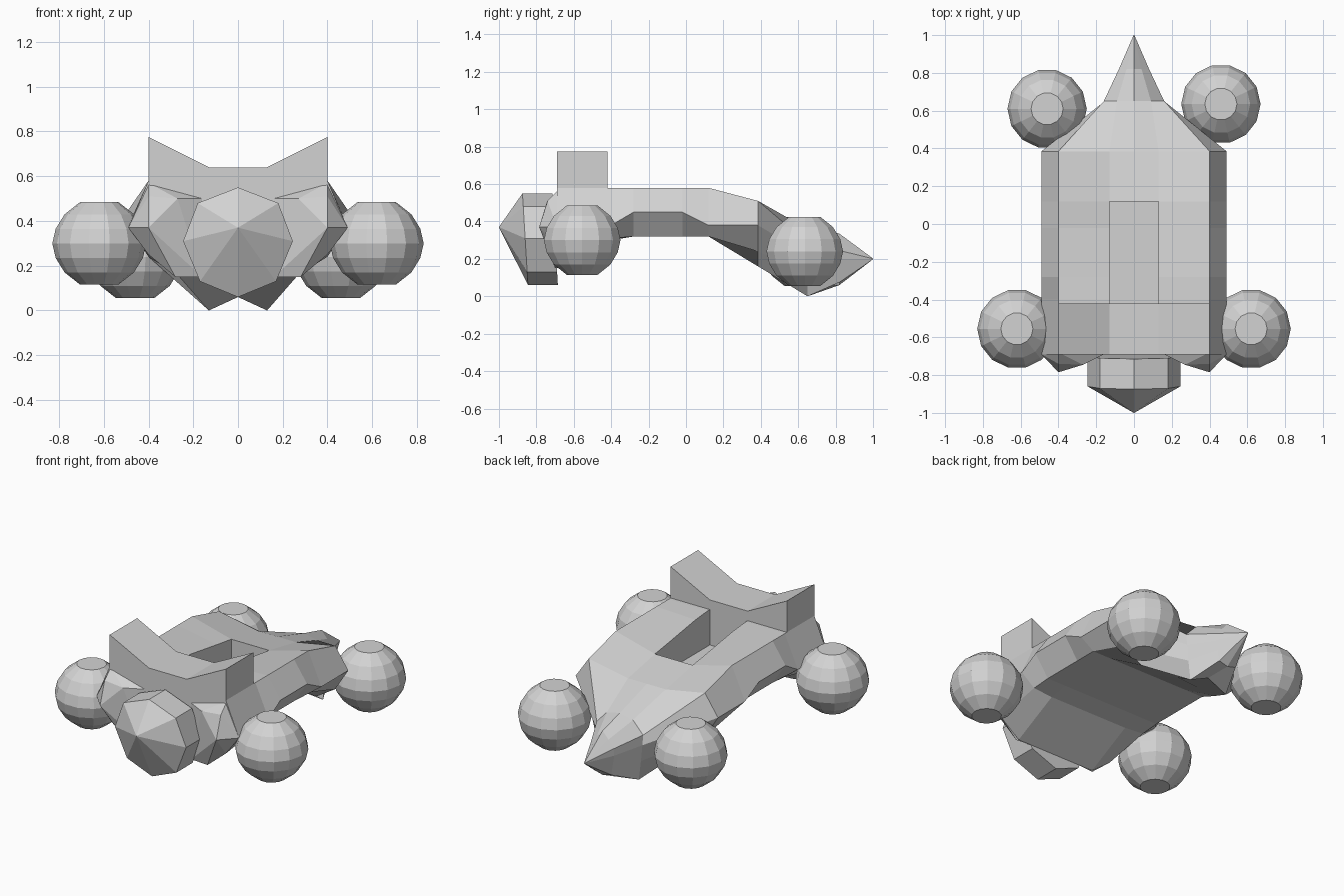
import bpy, bmesh, math

if "Cube" in bpy.data.objects:
    bpy.data.objects.remove(bpy.data.objects["Cube"])

grey = bpy.data.materials.new("plain grey")
grey.diffuse_color = (0.65, 0.65, 0.65, 1)
grey.use_nodes = True
grey.node_tree.nodes["Principled BSDF"].inputs["Base Color"].default_value = grey.diffuse_color


def finish(name, bm):
    bmesh.ops.remove_doubles(bm, verts=bm.verts, dist=0.0005)
    bmesh.ops.recalc_face_normals(bm, faces=bm.faces)
    me = bpy.data.meshes.new(name)
    bm.to_mesh(me)
    bm.free()
    me.materials.append(grey)
    ob = bpy.data.objects.new(name, me)
    bpy.context.collection.objects.link(ob)
    return ob


def loft(name, rings, closed=True):
    """Skin a list of equal-length rings and cap both ends."""
    bm = bmesh.new()
    vs = [[bm.verts.new(p) for p in r] for r in rings]
    n = len(vs[0])
    for a, b in zip(vs, vs[1:]):
        for i in range(n):
            j = (i + 1) % n
            bm.faces.new((a[i], a[j], b[j], b[i]))
    bm.faces.new(vs[0])
    bm.faces.new(vs[-1])
    bmesh.ops.dissolve_degenerate(bm, dist=0.0005, edges=bm.edges)
    return finish(name, bm)


def mirrored(y, half):
    """Full ring from a half section running bottom centre to top centre."""
    right = [(x, y, z) for x, z in half]
    left = [(-x, y, z) for x, z in half[-2:0:-1]]
    return right + left


# Hull: half sections from bottom centre, keel, lower side, widest, shoulder, inner, top centre
sections = [
    (-0.69, [(0, .15), (.27, .15), (.40, .25), (.49, .37), (.40, .58), (.13, .58), (0, .58)]),
    (-0.40, [(0, .30), (.27, .30), (.40, .31), (.49, .38), (.40, .58), (.13, .58), (0, .58)]),
    (-0.28, [(0, .32), (.27, .32), (.40, .32), (.49, .45), (.40, .58), (.13, .57), (0, .57)]),
    (-0.02, [(0, .32), (.27, .32), (.40, .32), (.49, .45), (.40, .58), (.13, .53), (0, .53)]),
    (0.12, [(0, .32), (.27, .32), (.40, .32), (.49, .38), (.40, .58), (.13, .51), (0, .51)]),
    (0.385, [(0, .18), (.27, .16), (.40, .24), (.49, .38), (.40, .51), (.13, .46), (0, .46)]),
    (0.65, [(0, .06), (.13, 0), (.145, .12), (.155, .22), (.16, .285), (.09, .36), (0, .38)]),
    (0.82, [(0, .06), (.06, .075), (.07, .14), (.08, .20), (.08, .245), (.04, .29), (0, .335)]),
    (1.0, [(0, .198), (.001, .198), (.002, .199), (.002, .2), (.002, .201), (.001, .202), (0, .202)]),
]
hull = loft("hull", [mirrored(y, h) for y, h in sections])

# Cockpit opening cut into the hull
bm = bmesh.new()
bmesh.ops.create_cube(bm, size=1)
for v in bm.verts:
    v.co = (v.co.x * .26, -.15 + v.co.y * .54, .66 + v.co.z * .60)
cutter = finish("cockpit_cutter", bm)
cutter.hide_render = True
cutter.hide_viewport = False
mod = hull.modifiers.new("cockpit", 'BOOLEAN')
mod.operation = 'DIFFERENCE'
mod.solver = 'EXACT'
mod.object = cutter
bpy.context.view_layer.objects.active = hull
bpy.ops.object.modifier_apply(modifier=mod.name)
bpy.data.objects.remove(cutter)

# V-shaped wing across the front
wing = [(-.40, .50), (-.40, .775), (-.13, .64), (.13, .64), (.40, .775), (.40, .50)]
loft("wing", [[(x, y, z) for x, z in wing] for y in (-.69, -.42)])

# Faceted engine pod with a pointed front
pod = [(0, .06), (.17, .13), (.245, .31), (.18, .48), (0, .55)]
rim = lambda shift: [(x, y + shift - .06 * (z - .06), z) for x, y, z in mirrored(-.845, pod)]
loft("engine_pod", [rim(.16), rim(0), [(p[0] * .004, -1, .37 + (p[2] - .37) * .004) for p in rim(0)]])

# Angular cheek panels beside the pod
for s, side in ((1, "right"), (-1, "left")):
    pts = [(.40, -.785, .37), (.49, -.69, .37), (.40, -.74, .51), (.27, -.745, .50),
           (.40, -.68, .57), (.24, -.72, .31), (.28, -.70, .15), (.16, -.69, .15),
           (.16, -.69, .50), (.40, -.69, .25)]
    bm = bmesh.new()
    for x, y, z in pts:
        bm.verts.new((s * x, y, z))
    bmesh.ops.convex_hull(bm, input=bm.verts)
    bmesh.ops.delete(bm, geom=[v for v in bm.verts if not v.link_faces], context='VERTS')
    finish(side + "_cheek", bm)

# Ball wheels with flattened poles
levels = [(-.185, .085), (-.13, .155), (-.065, .195), (0, .21), (.065, .195), (.13, .155), (.185, .085)]
for name, cx, cy, cz in (("front_right_wheel", .62, -.555, .30), ("front_left_wheel", -.62, -.555, .30),
                         ("back_right_wheel", .46, .635, .24), ("back_left_wheel", -.46, .61, .24)):
    loft(name, [[(cx + r * math.cos(i * math.tau / 14), cy + r * math.sin(i * math.tau / 14), cz + h)
                 for i in range(14)] for h, r in levels])
